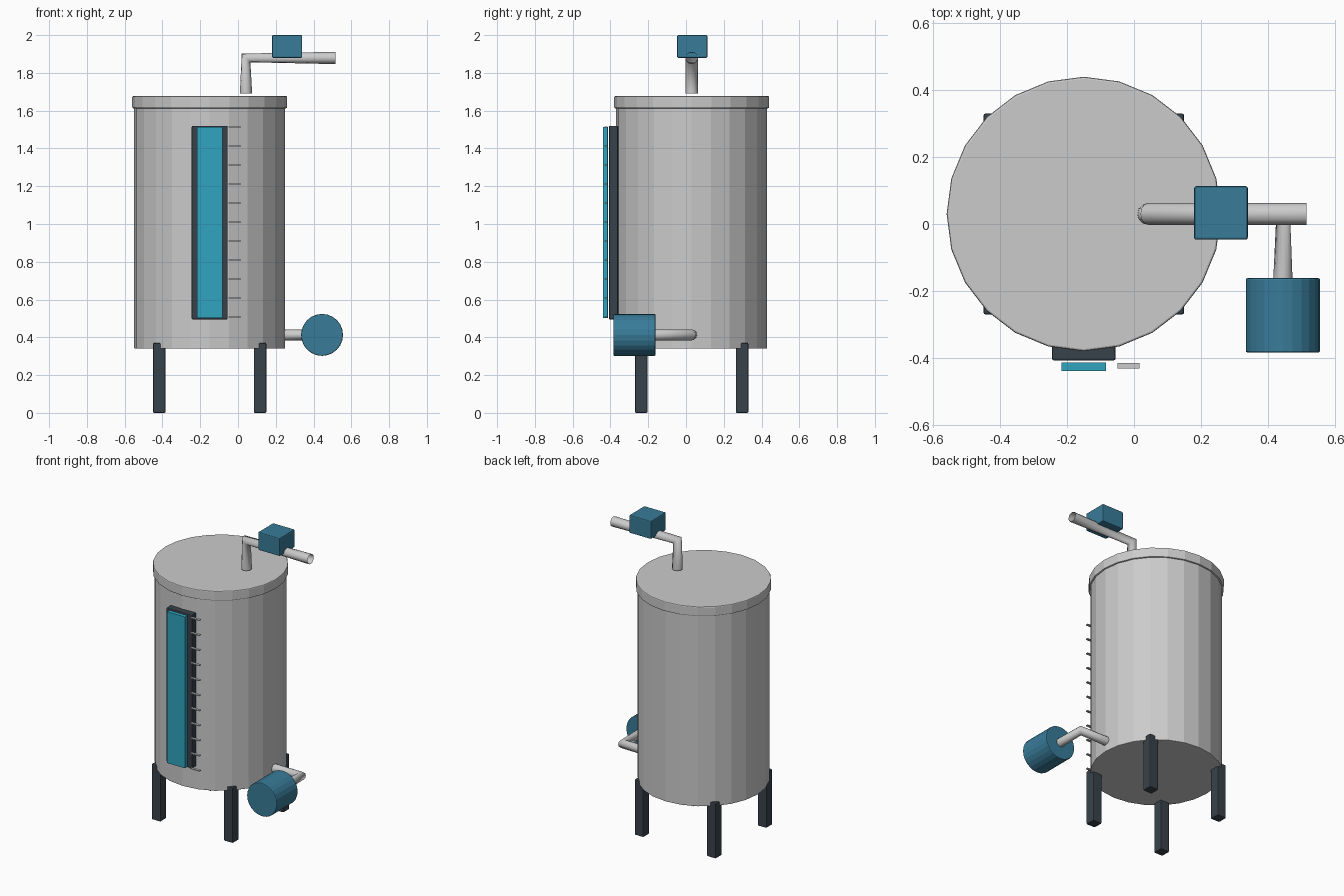
import bpy, math

if "Cube" in bpy.data.objects:
    bpy.data.objects.remove(bpy.data.objects["Cube"])

CX, CY = -0.15, 0.03          # tank axis


def material(name, rgb):
    m = bpy.data.materials.new(name)
    m.diffuse_color = (*rgb, 1)
    m.use_nodes = True
    m.node_tree.nodes["Principled BSDF"].inputs["Base Color"].default_value = m.diffuse_color
    return m


DARK = material("dark_steel", (0.04, 0.055, 0.07))
BLUE = material("blue_paint", (0.04, 0.2, 0.32))
CYAN = material("cyan_fluid", (0.03, 0.37, 0.53))


def finish(ob, name, mat, bevel):
    ob.name = name
    if mat:
        ob.data.materials.append(mat)
    if bevel:
        mod = ob.modifiers.new("bevel", "BEVEL")
        mod.width = bevel
        mod.segments = 2
        mod.limit_method = "ANGLE"
    return ob


def box(name, lo, hi, mat=None, bevel=0.006):
    bpy.ops.mesh.primitive_cube_add(size=1, location=[(a + b) / 2 for a, b in zip(lo, hi)])
    ob = bpy.context.object
    ob.scale = [b - a for a, b in zip(lo, hi)]
    bpy.ops.object.transform_apply(location=False, rotation=False, scale=True)
    return finish(ob, name, mat, bevel)


def cylinder(name, centre, radius, depth, mat=None, rot=(0, 0, 0), bevel=0.004):
    bpy.ops.mesh.primitive_cylinder_add(vertices=24, radius=radius, depth=depth,
                                        location=centre, rotation=rot)
    return finish(bpy.context.object, name, mat, bevel)


def pipe(name, points, radius):
    cu = bpy.data.curves.new(name, "CURVE")
    cu.dimensions = "3D"
    cu.bevel_depth = radius
    cu.bevel_resolution = 4
    sp = cu.splines.new("POLY")
    sp.points.add(len(points) - 1)
    for p, co in zip(sp.points, points):
        p.co = (*co, 1)
    ob = bpy.data.objects.new(name, cu)
    bpy.context.collection.objects.link(ob)
    return ob


# Tank and lid
cylinder("tank_body", (CX, CY, 0.98), 0.40, 1.28)
cylinder("tank_lid", (CX, CY, 1.645), 0.41, 0.065, bevel=0.006)

# Four legs
for side, sx in (("left", -1), ("right", 1)):
    for end, sy in (("front", -1), ("back", 1)):
        x, y, h = CX + sx * 0.267, CY + sy * 0.267, 0.033
        box(f"{end}_{side}_leg", (x - h, y - h, 0), (x + h, y + h, 0.37), DARK)

# Level gauge with tick marks
box("gauge_backing", (-0.245, -0.408, 0.495), (-0.055, -0.36, 1.52), DARK)
box("gauge_fluid", (-0.217, -0.44, 0.503), (-0.083, -0.414, 1.513), CYAN, 0.001)
for i in range(11):
    z = 0.508 + 0.1005 * i
    box(f"gauge_tick_{i}", (-0.05, -0.432, z - 0.003), (0.017, -0.416, z + 0.003), bevel=0)

# Inlet pipe and valve on top
pipe("inlet_pipe", [(0.0425, CY, 1.69), (0.0425, CY, 1.879), (0.515, CY, 1.879)], 0.0325)
box("inlet_valve", (0.18, -0.047, 1.88), (0.34, 0.113, 2.0), BLUE)

# Outlet pipe and pump at the base
pipe("outlet_pipe", [(0.23, CY, 0.413), (0.445, CY, 0.413), (0.445, -0.17, 0.413)], 0.029)
cylinder("outlet_pump", (0.445, -0.273, 0.413), 0.111, 0.222, BLUE,
         (math.pi / 2, 0, 0), 0.005)
